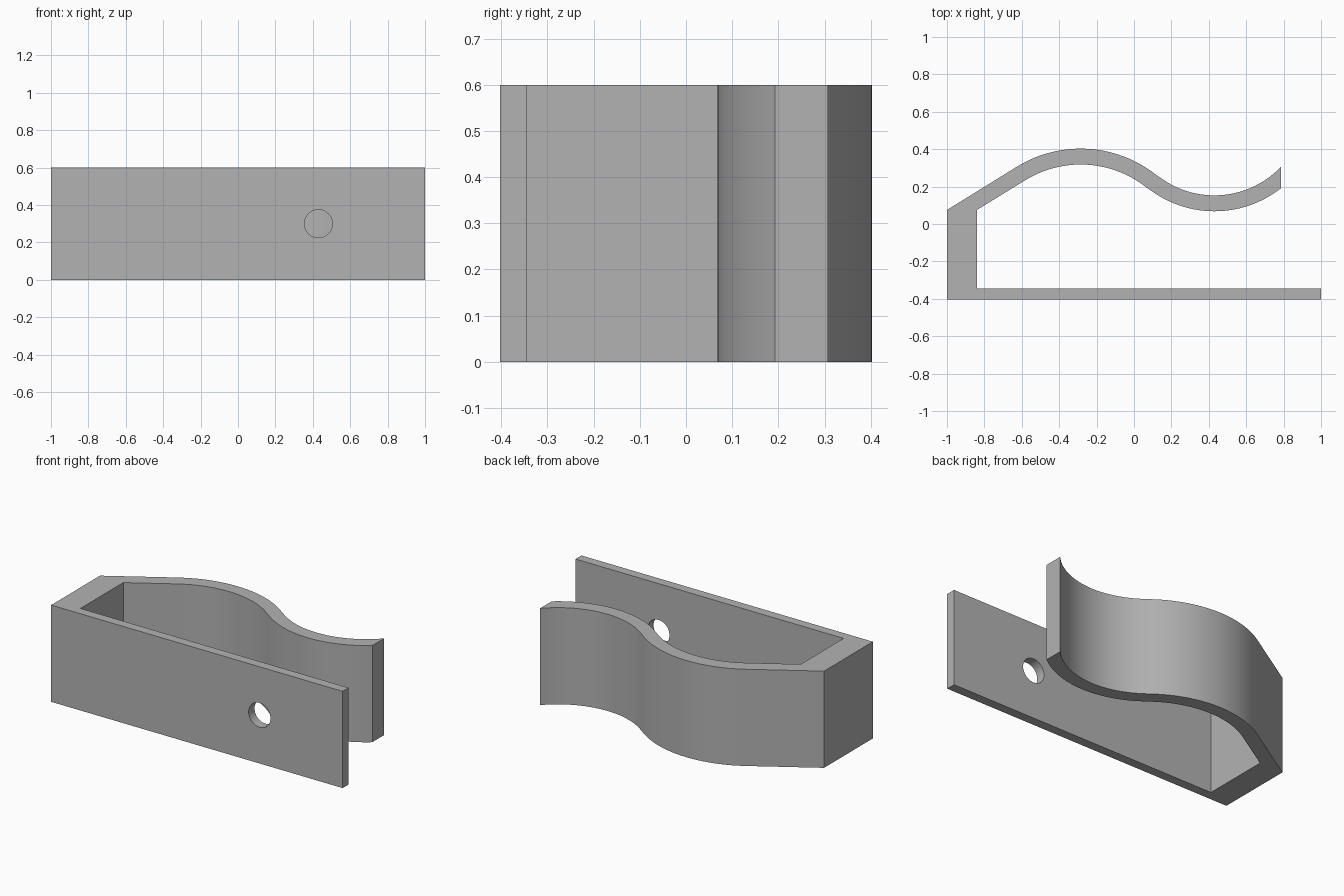
import bpy
import bmesh
from math import sin, cos, asin, atan2, radians
from mathutils import Vector

cube = bpy.data.objects.get("Cube")
if cube:
    bpy.data.objects.remove(cube, do_unlink=True)

HEIGHT = 0.6
STRIP = 0.085          # thickness of the curved arm
SLOPE = radians(32)    # slant of the arm where it leaves the end block
TIP_X = 0.787          # the arm is cut off square here

grey = bpy.data.materials.new("plain grey")
grey.use_nodes = True
colour = (0.45, 0.45, 0.45, 1)
grey.diffuse_color = colour
grey.node_tree.nodes["Principled BSDF"].inputs["Base Color"].default_value = colour


def arc(centre, radius, start, end, side=1, steps=28):
    """Arc points by angle from vertical; side -1 is the lower half."""
    angles = [start + (end - start) * i / steps for i in range(steps + 1)]
    return [centre + Vector((sin(a), side * cos(a))) * radius for a in angles]


# Arm: a crest and a trough that meet on a shared tangent
crest, crest_r = Vector((-0.285, -0.247)), 0.65
trough, trough_r = Vector((0.43, 0.643)), 0.49
gap = trough - crest
turn = atan2(gap.x, gap.y)


def arm_edge(r1, r2):
    tip = asin((TIP_X - trough.x) / r2)
    return arc(crest, r1, -SLOPE, turn) + arc(trough, r2, -turn, tip, -1)[1:]


upper = arm_edge(crest_r, trough_r)
lower = arm_edge(crest_r - STRIP, trough_r + STRIP)

# Whole clip outline: base plate, end block and arm
base = [(-0.84, 0.075), (-0.84, -0.345), (1, -0.345),
        (1, -0.403), (-1, -0.403), (-1, 0.075)]
outline = upper + lower[::-1] + [Vector(p) for p in base]

bm = bmesh.new()
face = bm.faces.new([bm.verts.new((p.x, p.y, 0)) for p in outline])
ext = bmesh.ops.extrude_face_region(bm, geom=[face])
top = [v for v in ext["geom"] if isinstance(v, bmesh.types.BMVert)]
bmesh.ops.translate(bm, verts=top, vec=(0, 0, HEIGHT))
bmesh.ops.recalc_face_normals(bm, faces=bm.faces)
mesh = bpy.data.meshes.new("spring_clip")
bm.to_mesh(mesh)
bm.free()
mesh.materials.append(grey)
clip = bpy.data.objects.new("spring_clip", mesh)
bpy.context.collection.objects.link(clip)

# Round screw hole through the base plate
bpy.ops.mesh.primitive_cylinder_add(vertices=48, radius=0.075, depth=0.2,
                                    location=(0.43, -0.37, HEIGHT / 2),
                                    rotation=(radians(90), 0, 0))
cutter = bpy.context.object
cutter.name = "hole_cutter"
cutter.hide_render = True
cutter.data.materials.append(grey)

hole = clip.modifiers.new("screw_hole", "BOOLEAN")
hole.operation = "DIFFERENCE"
hole.solver = "EXACT"
hole.object = cutter

bpy.ops.object.select_all(action="DESELECT")
clip.select_set(True)
bpy.context.view_layer.objects.active = clip
bpy.ops.object.modifier_apply(modifier=hole.name)
bpy.data.objects.remove(cutter, do_unlink=True)
bpy.ops.object.shade_smooth_by_angle(angle=radians(25))
